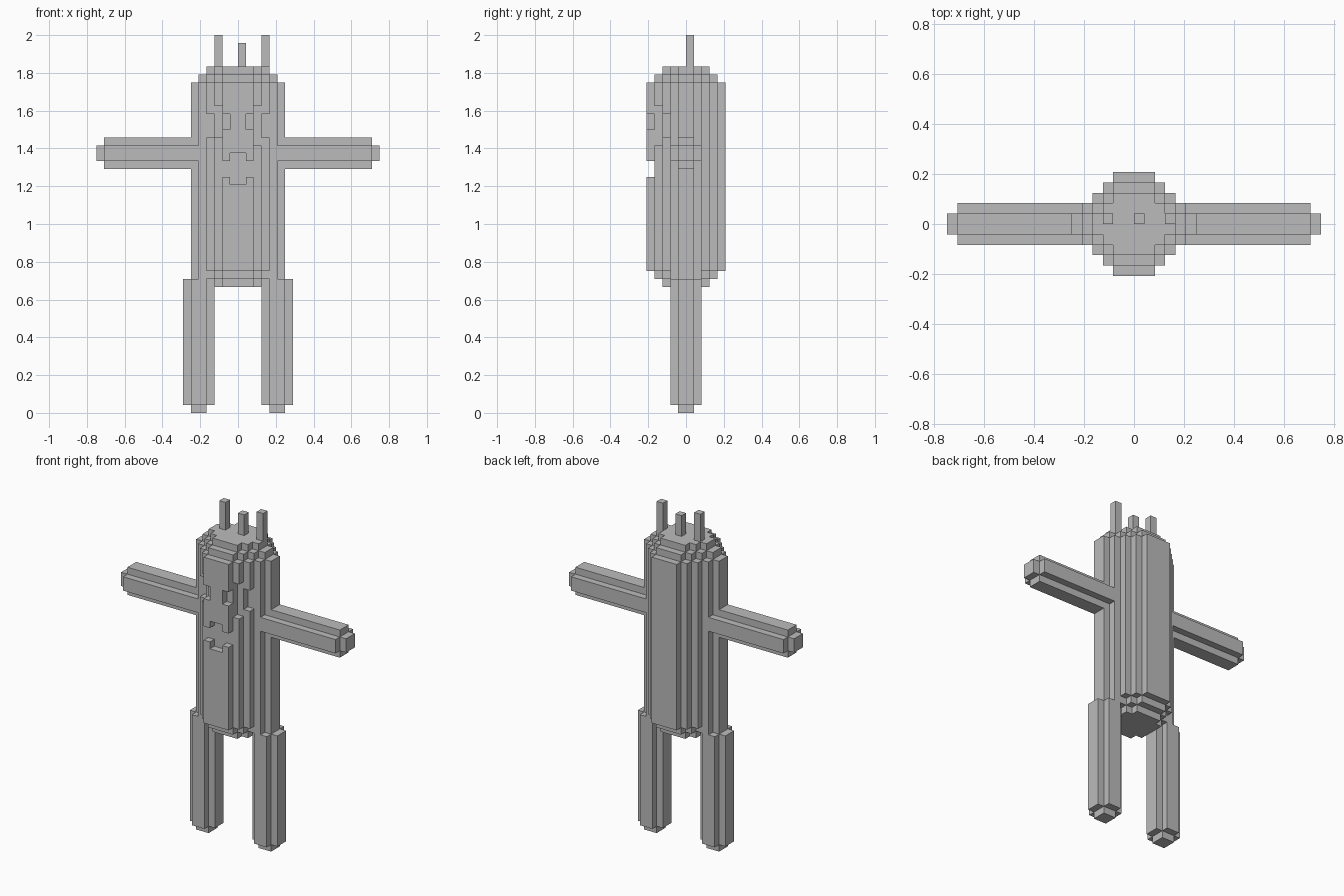
import bpy, bmesh
from mathutils import Vector

if "Cube" in bpy.data.objects:
    bpy.data.objects.remove(bpy.data.objects["Cube"])

U = 1 / 24  # size of one block

grey = bpy.data.materials.new("plain grey")
grey.diffuse_color = (0.5, 0.5, 0.5, 1)
grey.use_nodes = True
grey.node_tree.nodes["Principled BSDF"].inputs["Base Color"].default_value = grey.diffuse_color


def box(x0, x1, y0, y1, z0, z1):
    return {(x, y, z) for x in range(x0, x1) for y in range(y0, y1) for z in range(z0, z1)}


def mirror(cells):
    return {(-x - 1, y, z) for x, y, z in cells}


# Body: stepped round column with stepped ends
body = set()
for total, z0, z1 in ((5, 16, 44), (6, 17, 43), (7, 18, 42)):
    for y in range(1, total - 1):
        body |= box(y - total, total - y, -y, y, z0, z1)
body |= box(-6, 6, -1, 1, 17, 18) | box(-5, 5, -2, 2, 17, 18)

# Mouth and eye recesses, one block deep
body -= box(-2, 2, -5, -4, 30, 32) | box(-1, 1, -5, -4, 29, 33)
eye = box(1, 2, -5, -4, 36, 38) | box(3, 4, -3, -2, 35, 38)
body -= eye | box(2, 3, -4, -3, 34, 39)
body -= mirror(eye) | box(-3, -2, -4, -3, 35, 39)

# Limbs: rounded bars with a smaller tip
arm = box(5, 17, -1, 1, 31, 35) | box(4, 17, -2, 2, 32, 34) | box(17, 18, -1, 1, 32, 34)
leg = box(3, 7, -1, 1, 1, 17) | box(4, 6, -2, 2, 1, 17) | box(4, 6, -1, 1, 0, 1)

parts = {
    "body": body,
    "right_arm": arm - body,
    "left_arm": mirror(arm) - body,
    "right_leg": leg - body,
    "left_leg": mirror(leg) - body,
    "left_antenna": box(-3, -2, 0, 1, 44, 48),
    "middle_antenna": box(0, 1, 0, 1, 44, 47),
    "right_antenna": box(3, 4, 0, 1, 44, 48),
}
solid = set().union(*parts.values())


def build(name, cells):
    """Skin the blocks, leaving out faces buried inside the figure."""
    bm = bmesh.new()
    for cell in cells:
        for axis in range(3):
            for side in (0, 1):
                n = list(cell)
                n[axis] += 2 * side - 1
                if tuple(n) in solid:
                    continue
                a, b = (axis + 1) % 3, (axis + 2) % 3
                ring = []
                for i, j in ((0, 0), (1, 0), (1, 1), (0, 1)):
                    p = Vector(cell)
                    p[axis] += side
                    p[a] += i
                    p[b] += j
                    ring.append(bm.verts.new(p * U))
                bm.faces.new(ring if side else ring[::-1])
    bmesh.ops.remove_doubles(bm, verts=bm.verts, dist=U / 10)
    bmesh.ops.dissolve_limit(bm, angle_limit=0.01, verts=bm.verts, edges=bm.edges)
    mesh = bpy.data.meshes.new(name)
    bm.to_mesh(mesh)
    bm.free()
    mesh.materials.append(grey)
    bpy.context.collection.objects.link(bpy.data.objects.new(name, mesh))


for name, cells in parts.items():
    build(name, cells)
